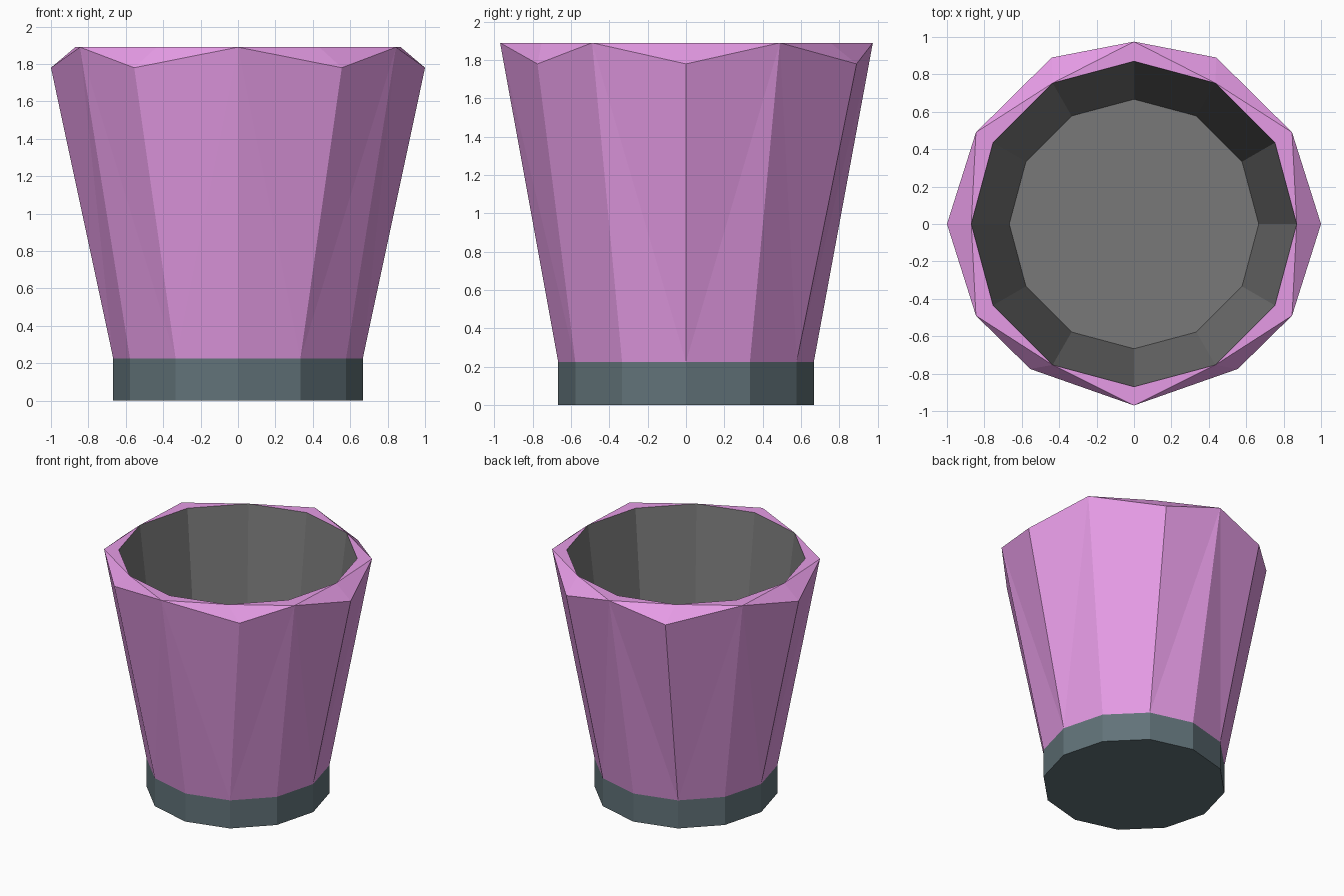
import bpy
import bmesh
from math import cos, sin, pi

if "Cube" in bpy.data.objects:
    bpy.data.objects.remove(bpy.data.objects["Cube"])

N = 12
BASE_TOP, LOW, HIGH = 0.225, 1.78, 1.89


def circle(r, z):
    return [(r * cos(2 * pi * i / N), r * sin(2 * pi * i / N), z) for i in range(N)]


def material(name, rgb):
    mat = bpy.data.materials.new(name)
    mat.diffuse_color = (*rgb, 1)
    mat.use_nodes = True
    mat.node_tree.nodes["Principled BSDF"].inputs["Base Color"].default_value = mat.diffuse_color
    return mat


def build(name, rings, mat, cap=None, zigzag=False):
    """Bridge rings of N points; zigzag splits every quad in a star pattern."""
    bm = bmesh.new()
    loops = [[bm.verts.new(p) for p in ring] for ring in rings]
    for k, (a, b) in enumerate(zip(loops, loops[1:])):
        for i in range(N):
            j = (i + 1) % N
            if not zigzag:
                bm.faces.new((a[i], a[j], b[j], b[i]))
            # walls split from even bottom to odd top, rim from odd outer to even inner
            elif (i + k) % 2 == 0:
                bm.faces.new((a[i], a[j], b[j]))
                bm.faces.new((a[i], b[j], b[i]))
            else:
                bm.faces.new((a[i], a[j], b[i]))
                bm.faces.new((a[j], b[j], b[i]))
    if cap == "first":
        bm.faces.new(loops[0][::-1])
    elif cap == "last":
        bm.faces.new(loops[-1])
    mesh = bpy.data.meshes.new(name)
    bm.to_mesh(mesh)
    bm.free()
    mesh.materials.append(mat)
    obj = bpy.data.objects.new(name, mesh)
    bpy.context.collection.objects.link(obj)
    return obj


# Uneven outer rim: even points are low, odd points are high
rim_xy = [(1, 0), (0.845, 0.49), (0.44, 0.89), (0, 0.975), (-0.44, 0.89), (-0.845, 0.49),
          (-1, 0), (-0.845, -0.49), (-0.555, -0.775), (0, -0.97), (0.555, -0.775), (0.845, -0.49)]
rim = [(x, y, HIGH if i % 2 else LOW) for i, (x, y) in enumerate(rim_xy)]

pink = material("pink", (0.79, 0.33, 0.79))
slate = material("slate", (0.12, 0.17, 0.19))
grey = material("grey", (0.19, 0.19, 0.19))

# Foot band
build("base", [circle(0.667, 0), circle(0.667, BASE_TOP)], slate, cap="first")
# Flared wall and folded rim
build("outer_wall", [circle(0.667, BASE_TOP), rim, circle(0.87, HIGH)], pink, zigzag=True)
# Inside wall and floor
build("inner_lining", [circle(0.87, HIGH), circle(0.667, BASE_TOP)], grey, cap="last")
